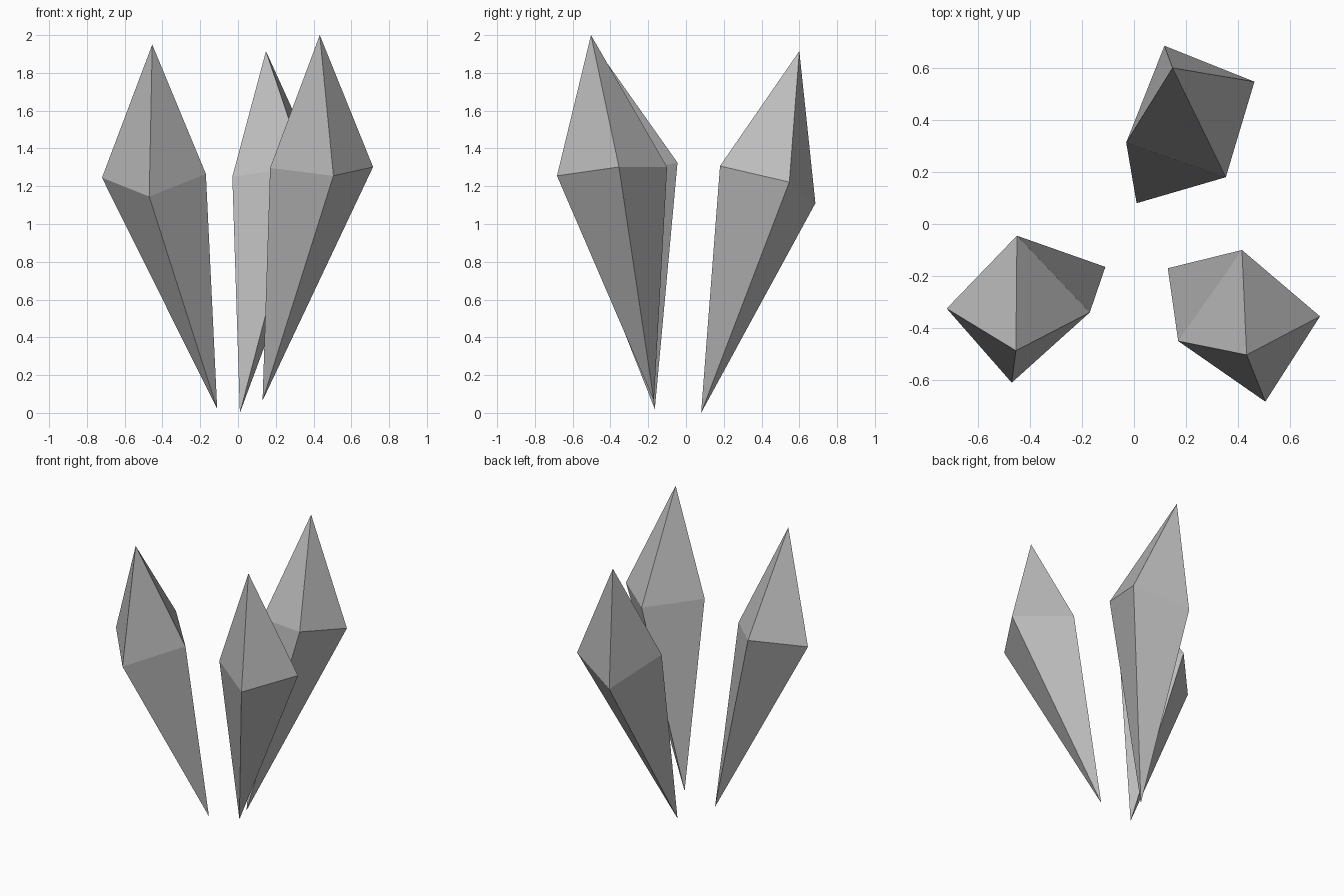
import bpy
import bmesh

# Remove the default cube
default_cube = bpy.data.objects.get("Cube")
if default_cube:
    bpy.data.objects.remove(default_cube, do_unlink=True)


def make_material(name, colour):
    material = bpy.data.materials.new(name)
    material.use_nodes = True
    material.diffuse_color = colour
    shader = next(node for node in material.node_tree.nodes
                  if node.type == "BSDF_PRINCIPLED")
    shader.inputs["Base Color"].default_value = colour
    return material


def make_crystal(name, peak, tip, girdle, material):
    """Flat-shaded double pyramid: a ring of corners joined to a peak and a tip."""
    bm = bmesh.new()
    top = bm.verts.new(peak)
    bottom = bm.verts.new(tip)
    ring = [bm.verts.new(corner) for corner in girdle]
    for here, following in zip(ring, ring[1:] + ring[:1]):
        bm.faces.new((here, following, top))
        bm.faces.new((following, here, bottom))
    bmesh.ops.recalc_face_normals(bm, faces=bm.faces)
    mesh = bpy.data.meshes.new(name)
    bm.to_mesh(mesh)
    bm.free()
    mesh.materials.append(material)
    crystal = bpy.data.objects.new(name, mesh)
    bpy.context.collection.objects.link(crystal)
    return crystal


stone_grey = make_material("stone grey", (0.5, 0.5, 0.5, 1.0))

# Front crystal on the right side, leaning outward
make_crystal(
    "front_right_crystal",
    peak=(-0.454, -0.487, 1.95),
    tip=(-0.11, -0.165, 0.02),
    girdle=[(-0.72, -0.325, 1.245), (-0.47, -0.61, 1.145),
            (-0.17, -0.34, 1.265), (-0.45, -0.045, 1.325)],
    material=stone_grey)

# Front crystal on the left side, the tallest
make_crystal(
    "front_left_crystal",
    peak=(0.433, -0.503, 2.0),
    tip=(0.13, -0.17, 0.065),
    girdle=[(0.17, -0.45, 1.297), (0.505, -0.683, 1.255),
            (0.715, -0.355, 1.302), (0.415, -0.1, 1.302)],
    material=stone_grey)

# Back crystal, leaning backward
make_crystal(
    "back_crystal",
    peak=(0.148, 0.6, 1.915),
    tip=(0.01, 0.08, 0.0),
    girdle=[(-0.03, 0.313, 1.25), (0.353, 0.18, 1.307),
            (0.463, 0.547, 1.222), (0.117, 0.685, 1.11)],
    material=stone_grey)
